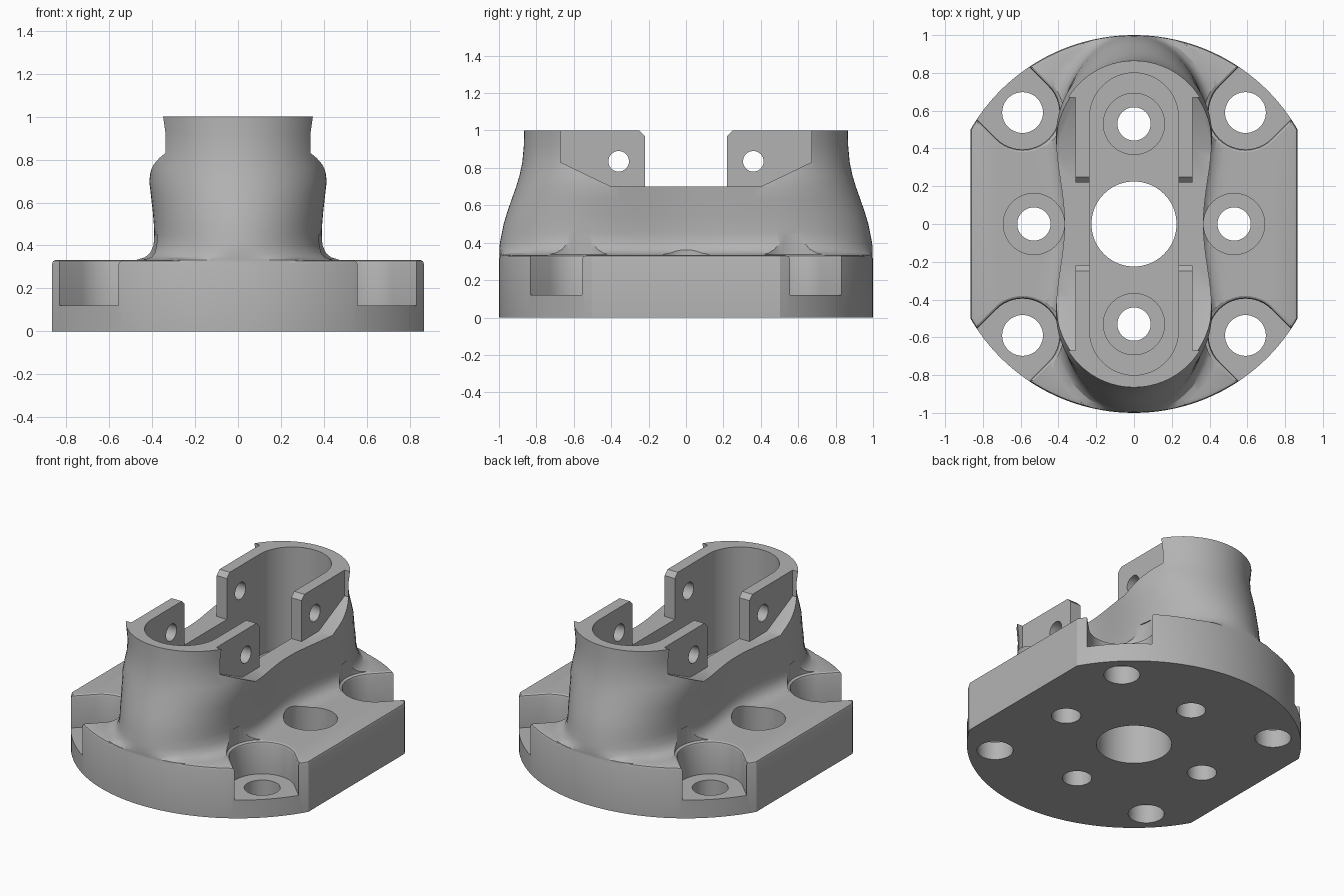
import bpy, bmesh, math
from mathutils import Vector

cube = bpy.data.objects.get("Cube")
if cube:
    bpy.data.objects.remove(cube, do_unlink=True)

grey = bpy.data.materials.new("plain grey")
grey.use_nodes = True
grey.diffuse_color = (0.45, 0.45, 0.45, 1)
grey.node_tree.nodes["Principled BSDF"].inputs["Base Color"].default_value = grey.diffuse_color


def loft(name, rings):
    """Closed solid through rings of equal point count."""
    bm = bmesh.new()
    loops = [[bm.verts.new(p) for p in ring] for ring in rings]
    n = len(loops[0])
    for low, high in zip(loops, loops[1:]):
        for i in range(n):
            j = (i + 1) % n
            bm.faces.new((low[i], low[j], high[j], high[i]))
    bm.faces.new(loops[0][::-1])
    bm.faces.new(loops[-1])
    bmesh.ops.recalc_face_normals(bm, faces=bm.faces)
    mesh = bpy.data.meshes.new(name)
    bm.to_mesh(mesh)
    bm.free()
    mesh.materials.append(grey)
    obj = bpy.data.objects.new(name, mesh)
    bpy.context.collection.objects.link(obj)
    return obj


def capsule(a, b, r, z, steps=24):
    """Outline of a rounded slot from a to b at height z."""
    a, b = Vector(a), Vector(b)
    d = b - a
    start = math.atan2(d.y, d.x) - math.pi / 2
    pts = []
    for centre, turn in ((b, 0), (a, math.pi)):
        for i in range(steps + 1):
            t = start + turn + math.pi * i / steps
            pts.append((centre.x + r * math.cos(t), centre.y + r * math.sin(t), z))
    return pts


def circle(x, y, r, z, n=48):
    return [(x + r * math.cos(2 * math.pi * i / n),
             y + r * math.sin(2 * math.pi * i / n), z) for i in range(n)]


def side_prism(profile, x0, x1):
    """Solid from a y-z profile, extruded along x."""
    return loft("cutter", [[(x, y, z) for y, z in profile] for x in (x0, x1)])


def combine(obj, other, operation):
    mod = obj.modifiers.new("cut", 'BOOLEAN')
    mod.operation = operation
    mod.solver = 'EXACT'
    mod.object = other
    graph = bpy.context.evaluated_depsgraph_get()
    mesh = bpy.data.meshes.new_from_object(obj.evaluated_get(graph))
    obj.modifiers.clear()
    obj.data = mesh
    bpy.data.objects.remove(other, do_unlink=True)


def cut(rings):
    combine(body, loft("cutter", rings), 'DIFFERENCE')


# Round base plate with two flat sides and an eased top edge
def base_ring(z, inset):
    r, flat = 1 - inset, 0.865 - inset
    corner = math.acos(flat / r)
    pts = []
    for turn in (0, math.pi):
        for i in range(49):
            t = turn + corner + (math.pi - 2 * corner) * i / 48
            pts.append((r * math.cos(t), r * math.sin(t), z))
    return pts


body = loft("mount_body", [base_ring(0, 0), base_ring(0.315, 0),
                           base_ring(0.328, 0.005), base_ring(0.333, 0.018)])


# Waisted tower whose rounded ends flare out to the base rim
def tower_ring(z, width, end, depth):
    centre = end - depth
    quarter = []
    for i in range(8):
        y = centre * i / 8
        waist = 1 - 0.055 * (1 + math.cos(math.pi * y / centre))
        quarter.append((width * waist, y))
    for i in range(17):
        t = math.pi / 2 * i / 16
        quarter.append((width * math.cos(t), centre + depth * math.sin(t)))
    half = quarter + [(-x, y) for x, y in quarter[-2::-1]]
    full = half + [(-x, -y) for x, y in half[1:-1]]
    pts = []
    for x, y in full:
        k = min(1, 0.998 / math.hypot(x, y))
        pts.append((x * k, y * k, z))
    return pts


# height, half width, end reach, depth of the rounded end
sections = [(0.25, 0.5, 1.06, 0.5), (0.333, 0.48, 1.04, 0.5),
            (0.345, 0.435, 1.01, 0.5), (0.365, 0.41, 1.0, 0.5),
            (0.4, 0.393, 0.995, 0.5), (0.45, 0.39, 0.985, 0.5),
            (0.5, 0.392, 0.975, 0.49), (0.56, 0.397, 0.957, 0.48),
            (0.63, 0.405, 0.933, 0.46), (0.7, 0.413, 0.908, 0.44),
            (0.76, 0.405, 0.89, 0.42), (0.83, 0.39, 0.875, 0.41),
            (0.92, 0.395, 0.867, 0.41), (1.0, 0.41, 0.865, 0.41)]
combine(body, loft("tower", [tower_ring(*s) for s in sections]), 'UNION')

# Central slot through the tower
cut([capsule((0, -0.565), (0, 0.565), 0.235, z) for z in (0.33, 1.2)])

# Notch outside the ears on both sides
notch = [(-0.4, 0.7), (0.4, 0.7), (0.67, 0.83), (0.67, 1.2), (-0.67, 1.2), (-0.67, 0.83)]
for side in (-1, 1):
    combine(body, side_prism(notch, side * 0.31, side * 0.9), 'DIFFERENCE')

# Gap between the ears, with chamfered upper corners
gap = [(-0.22, 0.7), (0.22, 0.7), (0.22, 0.97), (0.29, 1.04), (-0.29, 1.04), (-0.22, 0.97)]
combine(body, side_prism(gap, -0.6, 0.6), 'DIFFERENCE')

# Pin holes through the ears
for y in (-0.36, 0.36):
    ring = [(p[0], p[1]) for p in circle(y, 0.835, 0.055, 0, 32)]
    combine(body, side_prism(ring, -0.6, 0.6), 'DIFFERENCE')

# Corner screw pockets, open to the rim
for sx in (-1, 1):
    for sy in (-1, 1):
        a, b = (sx * 0.59, sy * 0.59), (sx * 1.1, sy * 1.1)
        cut([capsule(a, b, r, z) for r, z in
             ((0.195, 0.12), (0.195, 0.315), (0.2, 0.328), (0.215, 0.336), (0.215, 0.45))])
        cut([circle(*a, 0.108, z) for z in (-0.1, 0.2)])

# Four inner screw holes with counterbores
for x, y in ((0.53, 0), (-0.53, 0), (0, 0.53), (0, -0.53)):
    cut([circle(x, y, 0.162, z) for z in (0.12, 0.42)])
    cut([circle(x, y, 0.088, z) for z in (-0.1, 0.2)])

# Central bore
cut([circle(0, 0, 0.225, z, 64) for z in (-0.1, 0.6)])

# Smooth curved faces, keep machined edges crisp
bpy.ops.object.select_all(action='DESELECT')
body.select_set(True)
bpy.context.view_layer.objects.active = body
bpy.ops.object.shade_smooth_by_angle(angle=math.radians(28))
